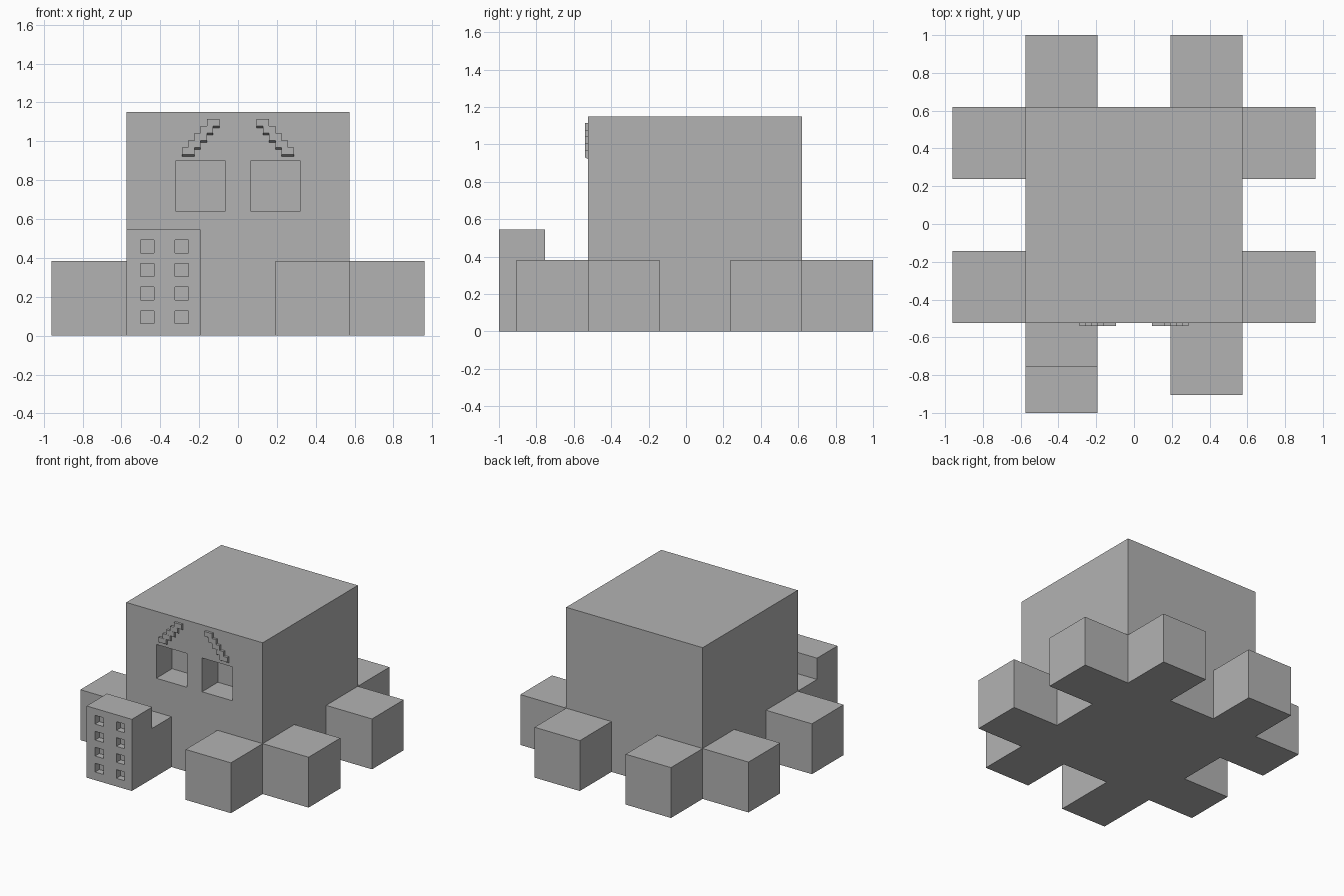
import bpy
import bmesh

if "Cube" in bpy.data.objects:
    bpy.data.objects.remove(bpy.data.objects["Cube"])

# Single flat grey for the whole model
grey = bpy.data.materials.new("plain grey")
grey.use_nodes = True
colour = (0.45, 0.45, 0.45, 1)
grey.diffuse_color = colour
grey.node_tree.nodes["Principled BSDF"].inputs["Base Color"].default_value = colour


def add_boxes(name, boxes, slope=0.0):
    """One object from (x0, x1, y0, y1, z0, z1) boxes; slope lifts the front lower edge."""
    bm = bmesh.new()
    for x0, x1, y0, y1, z0, z1 in boxes:
        for v in bmesh.ops.create_cube(bm, size=1)["verts"]:
            front_low = v.co.y < 0 and v.co.z < 0
            v.co.x = x1 if v.co.x > 0 else x0
            v.co.y = y1 if v.co.y > 0 else y0
            v.co.z = (z1 if v.co.z > 0 else z0) + (slope if front_low else 0)
    mesh = bpy.data.meshes.new(name)
    bm.to_mesh(mesh)
    bm.free()
    mesh.materials.append(grey)
    obj = bpy.data.objects.new(name, mesh)
    bpy.context.collection.objects.link(obj)
    return obj


def cut(target, boxes):
    """Carve box-shaped recesses, then discard the cutter."""
    cutter = add_boxes("cutter", boxes)
    cutter.hide_render = True
    mod = target.modifiers.new("recesses", "BOOLEAN")
    mod.operation = "DIFFERENCE"
    mod.solver = "EXACT"
    mod.object = cutter
    bpy.context.view_layer.objects.active = target
    bpy.ops.object.modifier_apply(modifier=mod.name)
    bpy.data.objects.remove(cutter)


HALF, INNER, REACH = 0.574, 0.193, 0.96
FRONT, BACK = -0.523, 0.62
LEG, LEG_TOP = 0.381, 0.383

# Body with two deep square eye sockets
body = add_boxes("body", [(-HALF, HALF, FRONT, BACK, 0, 1.15)])
cut(body, [(x, x + 0.257, FRONT - 0.1, FRONT + 0.19, 0.641, 0.898)
           for x in (-0.321, 0.064)])

# Legs at the sides and back, mirrored left and right
for side, label in ((1, "left"), (-1, "right")):
    a, b = sorted((side * HALF, side * REACH))
    c, d = sorted((side * INNER, side * HALF))
    add_boxes(label + "_side_front_leg", [(a, b, FRONT, FRONT + LEG, 0, LEG_TOP)])
    add_boxes(label + "_side_back_leg", [(a, b, BACK - LEG, BACK, 0, LEG_TOP)])
    add_boxes(label + "_back_leg", [(c, d, BACK, 1, 0, LEG_TOP)])

# Front legs; the right one holds the tower
add_boxes("left_front_leg", [(INNER, HALF, -0.905, FRONT, 0, LEG_TOP)])
add_boxes("right_front_leg", [(-HALF, -INNER, -0.755, FRONT, 0, LEG_TOP)])

# Tower with two columns of small windows
tower = add_boxes("tower", [(-HALF, -INNER, -1, -0.755, 0, 0.545)])
cut(tower, [(x, x + 0.069, -1.1, -0.95, 0.062 + 0.1215 * row, 0.128 + 0.1215 * row)
            for x in (-0.502, -0.323) for row in range(4)])

# Stepped eyebrows rising towards the middle
for side, label in ((1, "left"), (-1, "right")):
    steps = []
    for i in range(5):
        outer = 0.289 - 0.0322 * i
        x0, x1 = sorted((side * outer, side * (outer - 0.064)))
        z = 0.921 + 0.0368 * i
        steps.append((x0, x1, FRONT - 0.018, FRONT, z, z + 0.047))
    add_boxes(label + "_eyebrow", steps, slope=0.0105)
